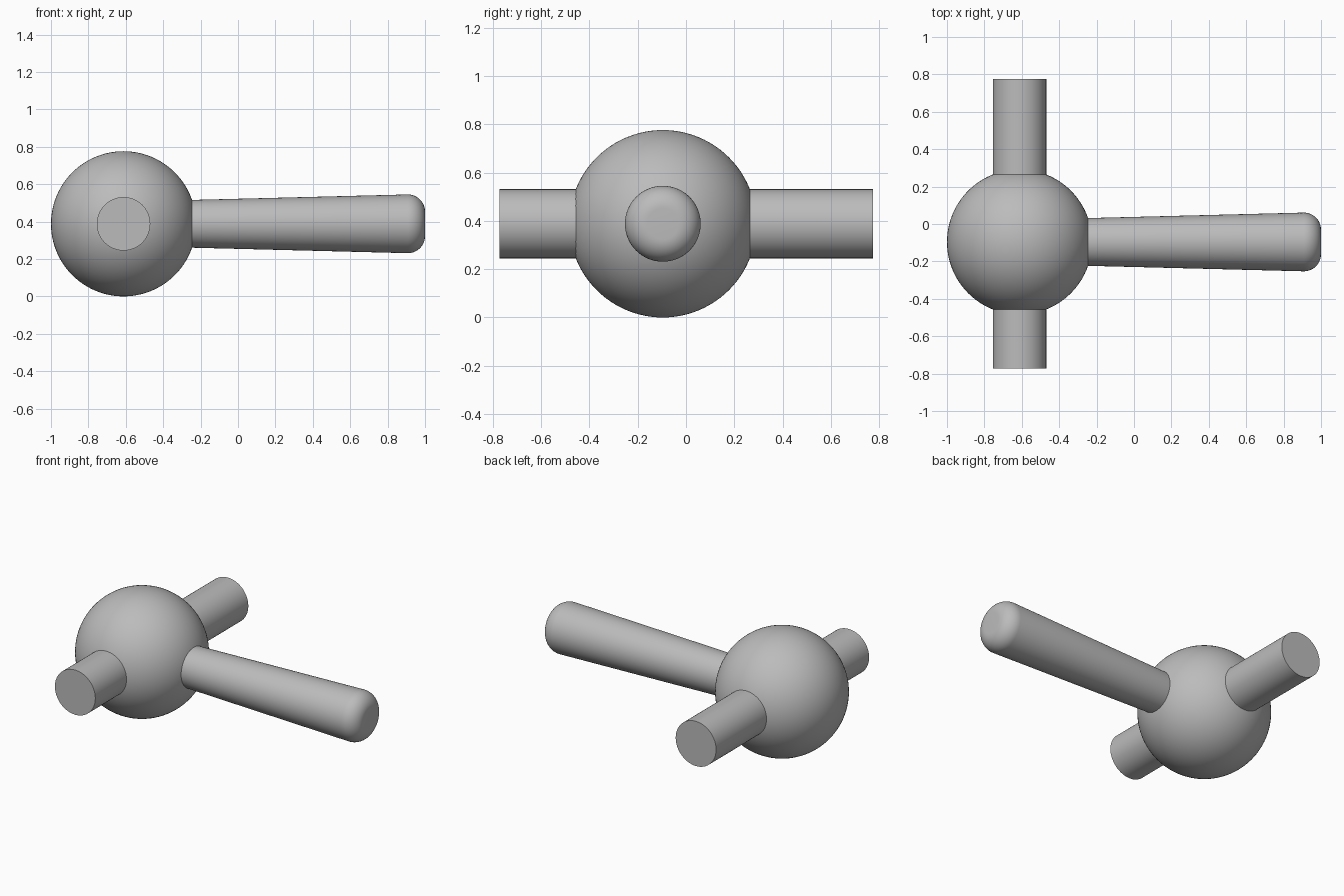
import bpy
import bmesh
import math
from mathutils import Vector, Matrix

cube = bpy.data.objects.get("Cube")
if cube:
    bpy.data.objects.remove(cube, do_unlink=True)

CENTRE = Vector((-0.612, -0.096, 0.388))
BALL_RADIUS = 0.388
ROD_RADIUS = 0.143

grey = bpy.data.materials.new("plain grey")
grey.use_nodes = True
grey.diffuse_color = (0.5, 0.5, 0.5, 1)
grey.node_tree.nodes["Principled BSDF"].inputs["Base Color"].default_value = grey.diffuse_color


def finish(obj, name):
    obj.name = obj.data.name = name
    obj.data.materials.append(grey)
    bpy.ops.object.select_all(action='DESELECT')
    obj.select_set(True)
    bpy.context.view_layer.objects.active = obj
    bpy.ops.object.shade_smooth_by_angle(angle=math.radians(35))


def lathe_x(name, profile, steps=64):
    """Revolve (x, radius) points around the lengthwise axis of the lever."""
    bm = bmesh.new()
    verts = [bm.verts.new((x, r, 0)) for x, r in profile]
    edges = [bm.edges.new(pair) for pair in zip(verts, verts[1:])]
    bmesh.ops.spin(bm, geom=verts + edges, cent=(0, 0, 0), axis=(1, 0, 0),
                   angle=math.tau, steps=steps, use_duplicate=False)
    bmesh.ops.remove_doubles(bm, verts=bm.verts, dist=0.0001)
    bmesh.ops.recalc_face_normals(bm, faces=bm.faces)
    bm.transform(Matrix.Translation((0, CENTRE.y, CENTRE.z)))
    mesh = bpy.data.meshes.new(name)
    bm.to_mesh(mesh)
    bm.free()
    obj = bpy.data.objects.new(name, mesh)
    bpy.context.collection.objects.link(obj)
    finish(obj, name)


# Ball hub
bpy.ops.mesh.primitive_uv_sphere_add(segments=96, ring_count=48,
                                     radius=BALL_RADIUS, location=CENTRE)
finish(bpy.context.object, "ball_hub")

# Front and back pins, starting inside the ball
for name, inner, outer in (("front_pin", -0.4, -0.772), ("back_pin", 0.2, 0.774)):
    bpy.ops.mesh.primitive_cylinder_add(
        vertices=64, radius=ROD_RADIUS, depth=abs(outer - inner),
        location=(CENTRE.x, (inner + outer) / 2, CENTRE.z),
        rotation=(math.pi / 2, 0, 0))
    finish(bpy.context.object, name)

# Tapered lever with a rounded outer end
END_RADIUS, ROUND = 0.157, 0.092
tip = [(1 - ROUND + ROUND * math.sin(a), END_RADIUS - ROUND + ROUND * math.cos(a))
       for a in (math.pi / 2 * i / 12 for i in range(13))]
lathe_x("lever", [(-0.35, 0), (-0.35, 0.125)] + tip + [(1, 0)])
